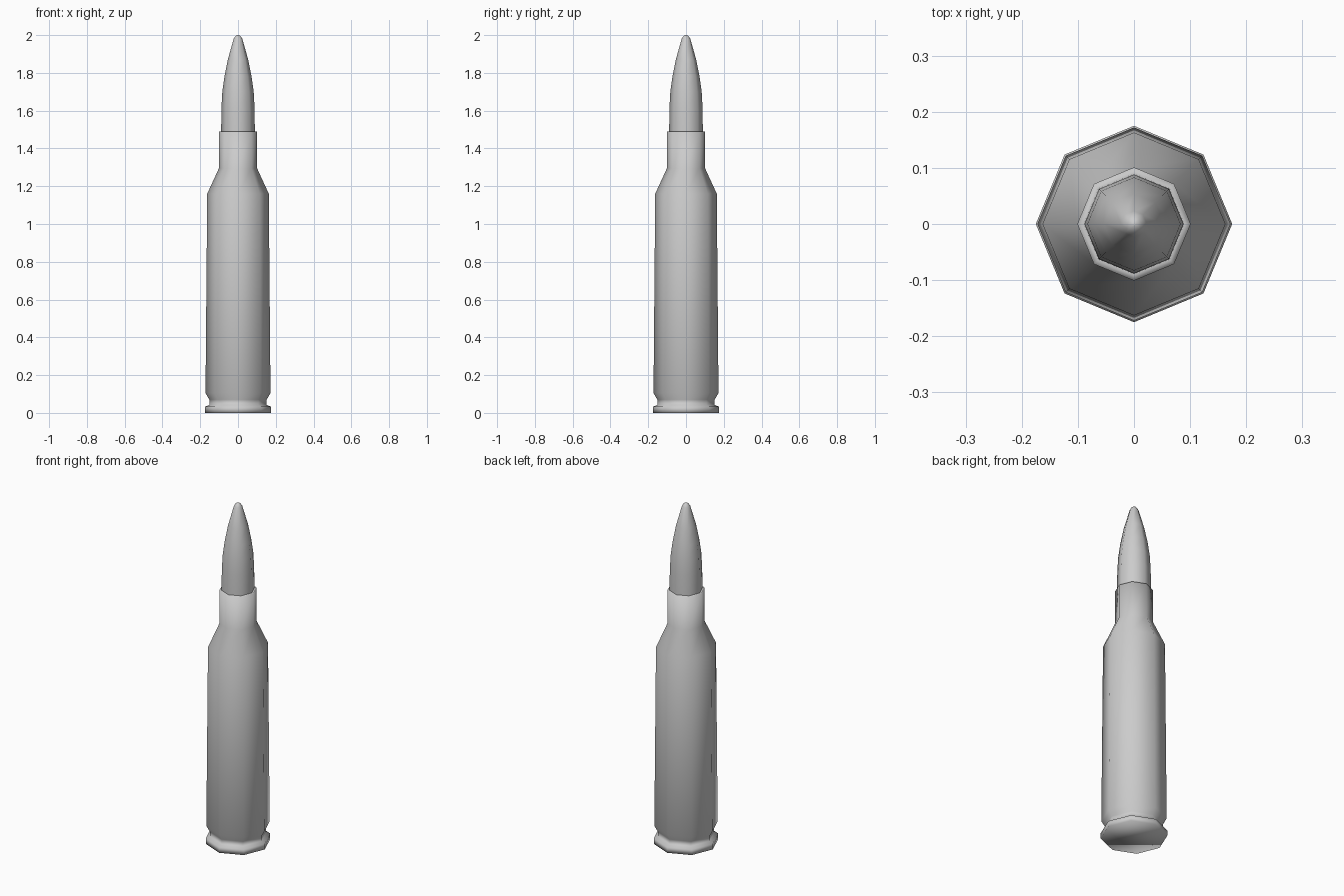
import bpy
import bmesh
from math import cos, sin, pi

if "Cube" in bpy.data.objects:
    bpy.data.objects.remove(bpy.data.objects["Cube"])

SIDES = 8


def lathe(name, profile, cap_start=False, cap_end=False):
    """Revolve (radius, z) points into an eight-sided smooth-shaded part."""
    bm = bmesh.new()
    rings = [[bm.verts.new((r * cos(2 * pi * i / SIDES), r * sin(2 * pi * i / SIDES), z))
              for i in range(SIDES)] for r, z in profile]
    for low, high in zip(rings, rings[1:]):
        for i in range(SIDES):
            j = (i + 1) % SIDES
            bm.faces.new((low[i], low[j], high[j], high[i]))
    if cap_start:
        bm.faces.new(rings[0][::-1])
    if cap_end:
        bm.faces.new(rings[-1])
    for face in bm.faces:
        face.smooth = True
    mesh = bpy.data.meshes.new(name)
    bm.to_mesh(mesh)
    bm.free()
    obj = bpy.data.objects.new(name, mesh)
    bpy.context.collection.objects.link(obj)
    return obj


# Case: rim, extractor groove, tapered body, shoulder, neck and mouth lip
lathe("case", [
    (0.175, 0.0), (0.175, 0.033), (0.152, 0.042), (0.152, 0.07),
    (0.172, 0.105), (0.163, 1.16), (0.101, 1.295), (0.101, 1.49),
    (0.089, 1.49),
], cap_start=True)

# Pointed tip seated in the mouth
lathe("bullet", [
    (0.089, 1.49), (0.088, 1.61), (0.083, 1.70), (0.072, 1.78),
    (0.054, 1.87), (0.023, 1.98), (0.014, 1.994), (0.004, 2.0),
], cap_end=True)
